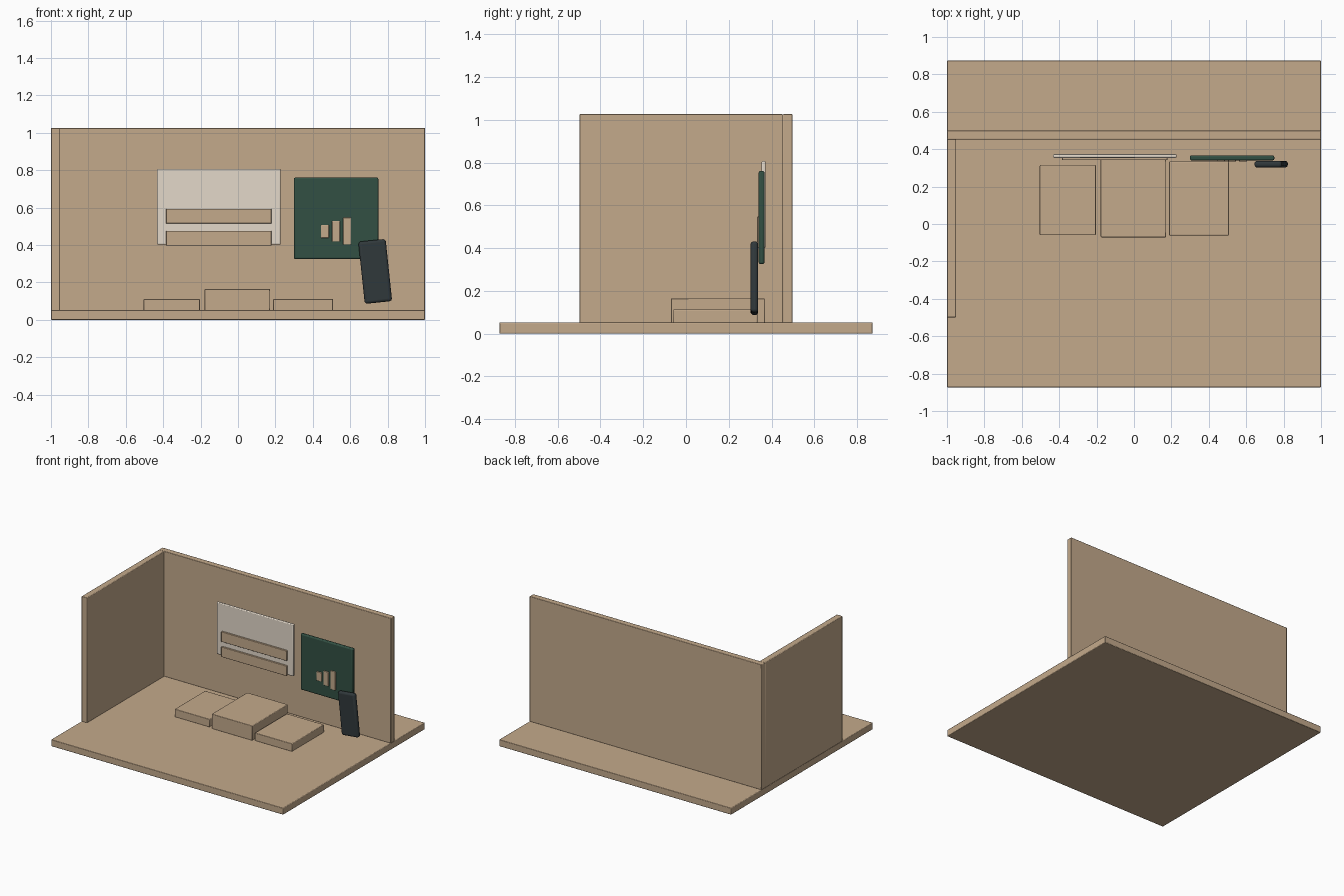
import bpy
import math

if "Cube" in bpy.data.objects:
    bpy.data.objects.remove(bpy.data.objects["Cube"])


def material(name, rgb):
    m = bpy.data.materials.new(name)
    m.diffuse_color = (*rgb, 1.0)
    m.use_nodes = True
    m.node_tree.nodes["Principled BSDF"].inputs["Base Color"].default_value = m.diffuse_color
    return m


TAN = material("warm tan", (0.55, 0.40, 0.26))
CREAM = material("pale cream", (0.77, 0.69, 0.59))
GREEN = material("deep green", (0.032, 0.080, 0.056))
DARK = material("charcoal", (0.030, 0.040, 0.044))


def box(name, x, y, z, mat, bevel=0.004, segments=2, tilt=0.0):
    """Bevelled box given by its (min, max) extent on each axis."""
    bpy.ops.mesh.primitive_cube_add(
        size=1, location=[(a + b) / 2 for a, b in (x, y, z)])
    ob = bpy.context.object
    ob.name = name
    ob.scale = [b - a for a, b in (x, y, z)]
    bpy.ops.object.transform_apply(location=False, rotation=False, scale=True)
    ob.rotation_euler.y = tilt
    ob.data.materials.append(mat)
    mod = ob.modifiers.new("soft edge", 'BEVEL')
    mod.width = bevel
    mod.segments = segments
    bpy.ops.object.shade_smooth_by_angle(angle=math.radians(35))
    return ob


# Room shell
box("floor", (-1, 1), (-0.873, 0.873), (0, 0.052), TAN)
box("back_wall", (-1, 1), (0.452, 0.499), (0.05, 1.026), TAN)
box("side_wall", (-1, -0.952), (-0.499, 0.454), (0.05, 1.026), TAN)

# Display plinths
box("left_plinth", (-0.504, -0.204), (-0.06, 0.315), (0.05, 0.112), TAN)
box("centre_plinth", (-0.178, 0.172), (-0.071, 0.369), (0.05, 0.165), TAN)
box("right_plinth", (0.188, 0.508), (-0.061, 0.334), (0.05, 0.112), TAN)

# Cream board with two strips
box("cream_board", (-0.433, 0.228), (0.354, 0.373), (0.402, 0.807), CREAM, 0.006)
for i, z in enumerate((0.397, 0.515)):
    box(f"board_strip_{i + 1}", (-0.385, 0.179), (0.341, 0.357), (z, z + 0.079), TAN, 0.003)

# Green board with three rising bars
box("green_board", (0.299, 0.75), (0.340, 0.367), (0.325, 0.761), GREEN, 0.008)
for i, (low, high) in enumerate(((0.438, 0.508), (0.418, 0.529), (0.402, 0.547))):
    x = 0.443 + 0.0595 * i
    box(f"chart_bar_{i + 1}", (x, x + 0.043), (0.333, 0.345), (low, high), TAN, 0.003)

# Leaning handheld slab
box("handheld_slab", (0.66, 0.807), (0.302, 0.338), (0.092, 0.426), DARK,
    0.015, 4, math.radians(-6))
